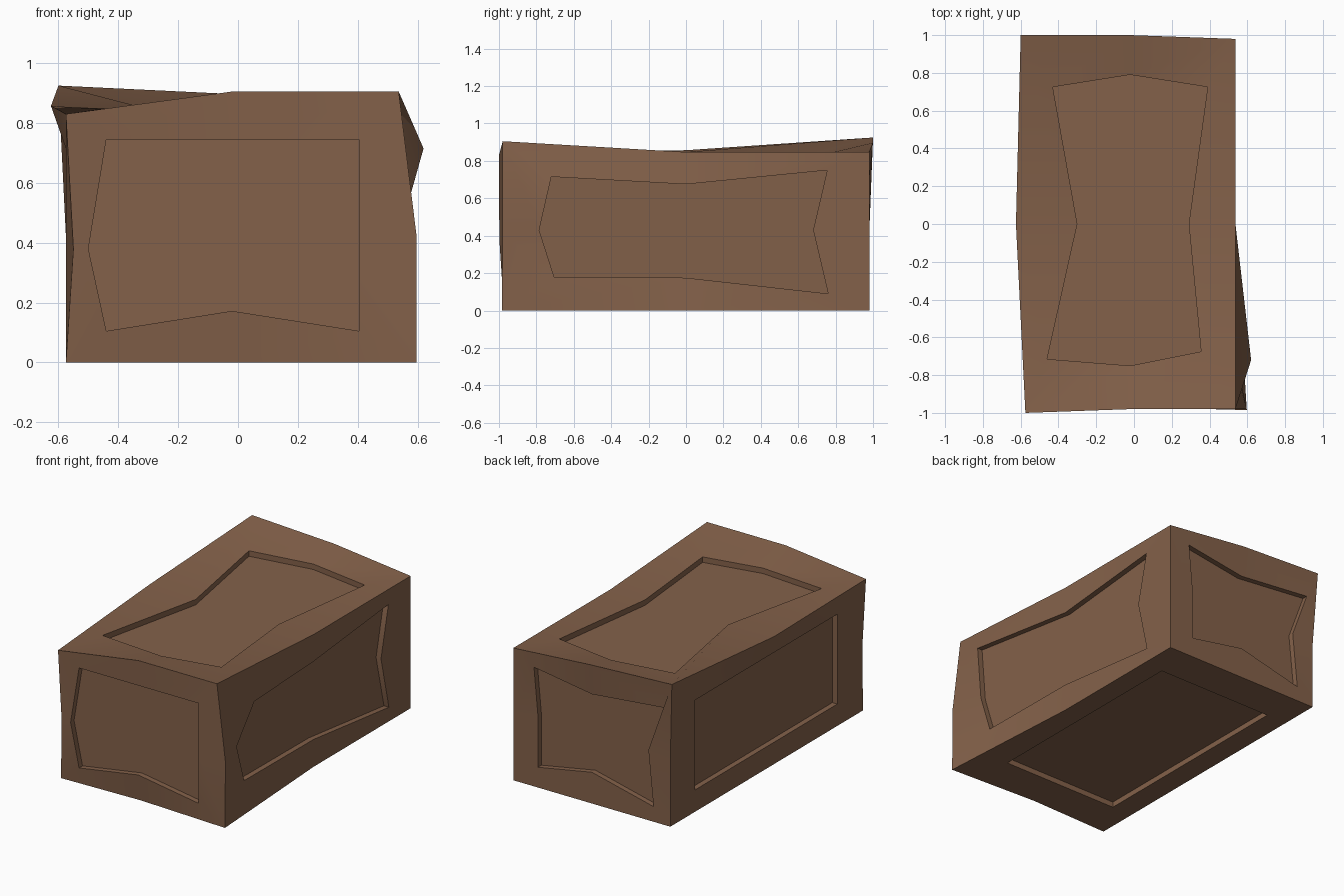
import bpy, bmesh, math
from mathutils import Vector

if "Cube" in bpy.data.objects:
    bpy.data.objects.remove(bpy.data.objects["Cube"], do_unlink=True)

# Low, middle and high levels of the block and of its panels on x, y, z
BLOCK = ((-.575, -.02, .537), (-.98, 0, .98), (0, .42, .847))
PANEL = ((-.43, -.02, .395), (-.71, 0, .73), (.14, .42, .715))
RING = ((0, 0), (1, 0), (2, 0), (2, 1), (2, 2), (1, 2), (0, 2), (0, 1))
DEPTH = 0.035

# Hand-hewn corners and edge middles that stray from the plain block
hewn = {
    "000": (-.575, -.97, 0), "100": (-.02, -.955, 0), "200": (.597, -.985, 0),
    "001": (-.55, -.998, .38), "201": (.597, -.98, .42),
    "002": (-.575, -1, .83), "102": (-.02, -.98, .905), "202": (.537, -.98, .905),
    "012": (-.625, 0, .857),
    "022": (-.6, 1, .925), "122": (-.02, 1, .897),
}

# Panel outlines that stray from a plain rectangle, keyed by side and place
wavy = {
    "front": {"000": (-.44, -.98, .105), "100": (-.02, -.98, .172), "200": (.405, -.98, .105),
              "001": (-.5, -.98, .38), "201": (.405, -.98, .42), "002": (-.44, -.98, .745),
              "102": (-.02, -.98, .745), "202": (.405, -.98, .745)},
    "back": {"020": (-.456, .98, .097), "120": (-.02, .98, .2), "220": (.362, .98, .13),
             "021": (-.42, .98, .45), "221": (.362, .98, .45), "022": (-.53, .98, .75),
             "122": (-.02, .98, .7), "222": (.391, .98, .763)},
    "left": {"200": (.537, -.705, .18), "210": (.537, 0, .175), "220": (.537, .76, .09),
             "201": (.54, -.785, .43), "221": (.537, .68, .43), "202": (.62, -.72, .715),
             "212": (.537, 0, .675), "222": (.537, .755, .75)},
    "top": {"002": (-.46, -.715, .847), "102": (-.02, -.75, .847), "202": (.355, -.675, .847),
            "012": (-.3, 0, .847), "212": (.29, 0, .847), "022": (-.43, .725, .847),
            "122": (-.02, .79, .847), "222": (.39, .725, .847)},
}

SIDES = {"right": (0, 0), "left": (0, 2), "front": (1, 0),
         "back": (1, 2), "bottom": (2, 0), "top": (2, 2)}

bm = bmesh.new()
outer = {}


def block_vert(key):
    """Shared vertex on the outside edges of the block."""
    if key not in outer:
        plain = [BLOCK[i][int(c)] for i, c in enumerate(key)]
        outer[key] = bm.verts.new(hewn.get(key, plain))
    return outer[key]


def panel_point(side, axis, key):
    """Point on the rim of a sunken panel."""
    plain = [(BLOCK if i == axis else PANEL)[i][int(c)] for i, c in enumerate(key)]
    return Vector(wavy.get(side, {}).get(key, plain))


def bridge(ring_a, ring_b):
    n = len(ring_a)
    for i in range(n):
        j = (i + 1) % n
        bm.faces.new((ring_a[i], ring_a[j], ring_b[j], ring_b[i]))


# Each side: border, recess wall and sunken floor
for side, (axis, level) in SIDES.items():
    keys = []
    for u, v in RING:
        k = [u, v]
        k.insert(axis, level)
        keys.append("".join(map(str, k)))
    inward = Vector()
    inward[axis] = DEPTH * (1 - level)
    border = [block_vert(k) for k in keys]
    points = [panel_point(side, axis, k) for k in keys]
    rim = [bm.verts.new(p) for p in points]
    floor = [bm.verts.new(p + inward) for p in points]
    bridge(border, rim)
    bridge(rim, floor)
    bm.faces.new(floor)

bmesh.ops.recalc_face_normals(bm, faces=bm.faces)
mesh = bpy.data.meshes.new("carved_block")
bm.to_mesh(mesh)
bm.free()
block = bpy.data.objects.new("carved_block", mesh)
bpy.context.collection.objects.link(block)

# Brown material
brown = bpy.data.materials.new("brown")
brown.use_nodes = True
colour = (.23, .12, .068, 1)
brown.diffuse_color = colour
brown.node_tree.nodes["Principled BSDF"].inputs["Base Color"].default_value = colour
mesh.materials.append(brown)

# Soft borders with sharp edges kept
bpy.ops.object.select_all(action="DESELECT")
block.select_set(True)
bpy.context.view_layer.objects.active = block
bpy.ops.object.shade_smooth_by_angle(angle=math.radians(30))
